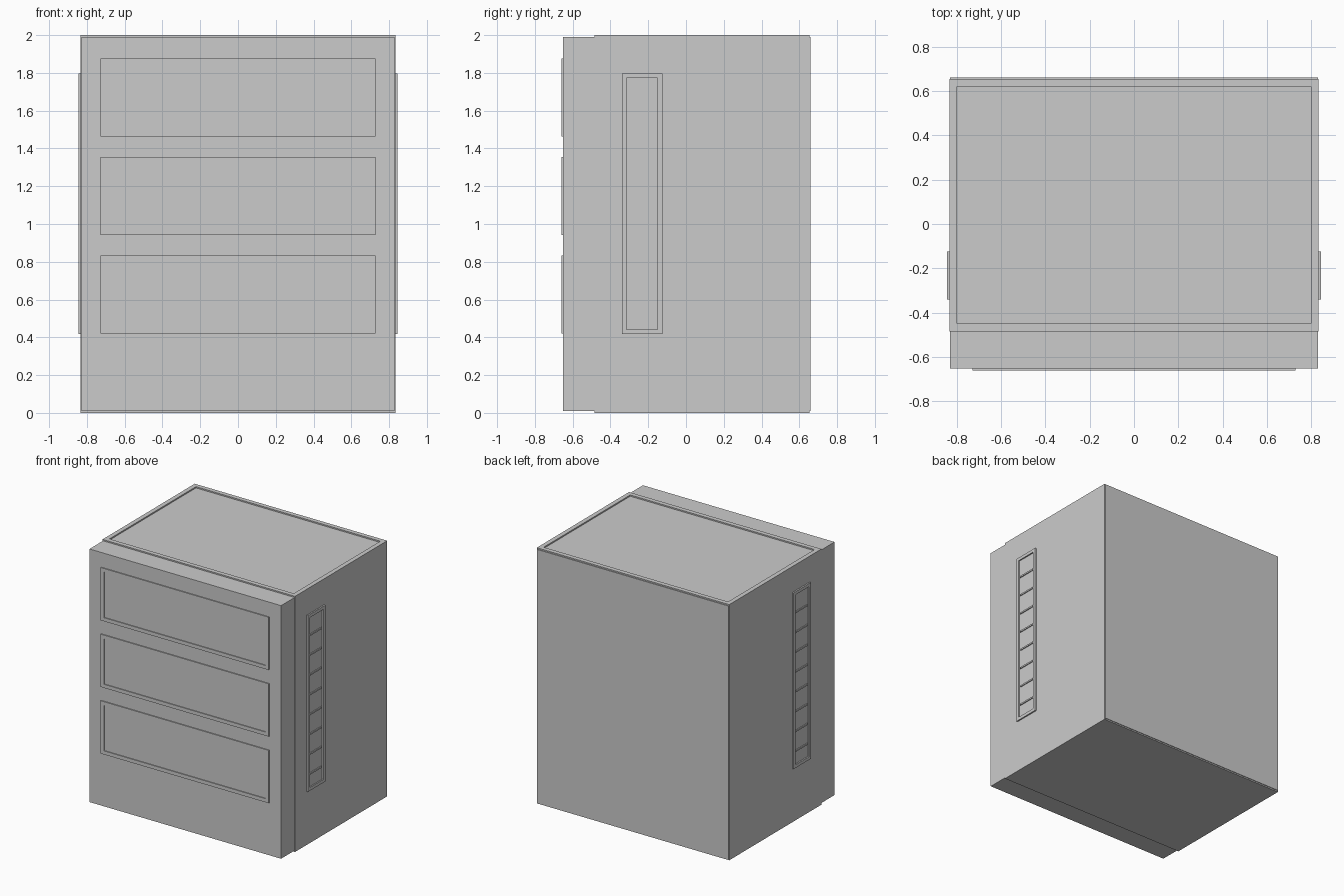
import bpy, bmesh
from mathutils import Matrix, Vector

if "Cube" in bpy.data.objects:
    bpy.data.objects.remove(bpy.data.objects["Cube"])


def finish(name, bm):
    bmesh.ops.recalc_face_normals(bm, faces=bm.faces[:])
    me = bpy.data.meshes.new(name)
    bm.to_mesh(me)
    bm.free()
    ob = bpy.data.objects.new(name, me)
    bpy.context.collection.objects.link(ob)
    return ob


def box_bm(lo, hi):
    lo, hi = Vector(lo), Vector(hi)
    bm = bmesh.new()
    m = Matrix.Translation((lo + hi) / 2) @ Matrix.Diagonal((*(hi - lo), 1))
    bmesh.ops.create_cube(bm, size=1, matrix=m)
    return bm


def panel(name, lo, hi, normal=None, border=0.04, depth=0.01):
    """Box whose face along `normal` is inset and sunk, leaving a raised rim."""
    bm = box_bm(lo, hi)
    if normal:
        n = Vector(normal)
        bm.normal_update()
        face = max(bm.faces, key=lambda f: f.normal.dot(n))
        bmesh.ops.inset_region(bm, faces=[face], thickness=border)
        # second inset at zero width makes the vertical recess wall
        res = bmesh.ops.extrude_face_region(bm, geom=[face])
        verts = [v for v in res["geom"] if isinstance(v, bmesh.types.BMVert)]
        bmesh.ops.delete(bm, geom=[face], context="FACES_ONLY") if face.is_valid else None
        bmesh.ops.translate(bm, verts=verts, vec=-n * depth)
    return finish(name, bm)


# main cabinet with sunken top panel
panel("cabinet_body", (-0.833, -0.485, 0), (0.833, 0.655, 2), (0, 0, 1), 0.05, 0.01)

# front and back slabs, slightly lower than the body
panel("front_slab", (-0.829, -0.652, 0.01), (0.829, -0.48, 1.99))
panel("back_slab", (-0.829, 0.64, 0.01), (0.829, 0.66, 1.99))

# three framed drawers
for i in range(3):
    z = 0.42 + 0.521 * i
    panel(f"drawer_{i + 1}", (-0.728, -0.66, z), (0.728, -0.64, z + 0.413),
          (0, -1, 0), 0.04, 0.007)

# louvred vent on each side
for side, s in (("left", -1), ("right", 1)):
    x0, x1 = sorted((s * 0.825, s * 0.844))
    panel(f"{side}_vent_frame", (x0, -0.34, 0.418), (x1, -0.125, 1.797),
          (s, 0, 0), 0.035, 0.01)
    for k in range(8):
        z = 0.54 + 0.155 * k
        a, b = sorted((s * 0.83, s * 0.841))
        panel(f"{side}_vent_slat_{k + 1}", (a, -0.305, z), (b, -0.16, z + 0.012))
